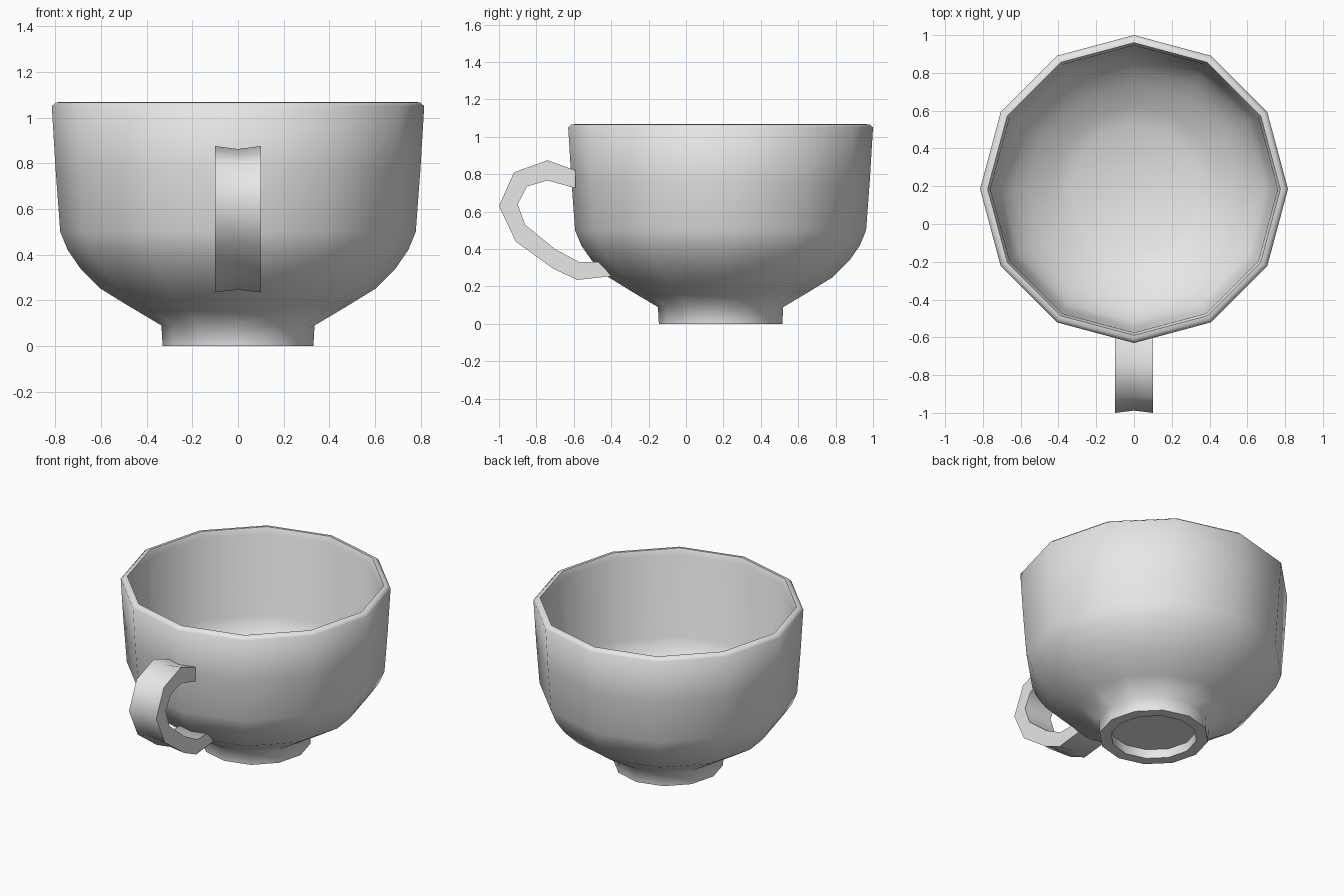
import bpy
import bmesh
from math import cos, sin, pi, radians

SIDES = 12
CUP_Y = 0.185

cube = bpy.data.objects.get("Cube")
if cube:
    bpy.data.objects.remove(cube, do_unlink=True)

# Single glaze colour
glaze = bpy.data.materials.new("pale_grey_glaze")
glaze.use_nodes = True
glaze.diffuse_color = (0.8, 0.8, 0.8, 1)
glaze.node_tree.nodes["Principled BSDF"].inputs["Base Color"].default_value = (0.8, 0.8, 0.8, 1)


def skin(name, rings, sharp_angle):
    """Bridge closed rings of points, cap both ends and shade."""
    bm = bmesh.new()
    loops = [[bm.verts.new(p) for p in ring] for ring in rings]
    n = len(loops[0])
    for a, b in zip(loops, loops[1:]):
        for i in range(n):
            j = (i + 1) % n
            bm.faces.new((a[i], a[j], b[j], b[i]))
    bm.faces.new(loops[0])
    bm.faces.new(loops[-1])
    bmesh.ops.recalc_face_normals(bm, faces=bm.faces)
    mesh = bpy.data.meshes.new(name)
    bm.to_mesh(mesh)
    bm.free()
    mesh.materials.append(glaze)
    obj = bpy.data.objects.new(name, mesh)
    bpy.context.collection.objects.link(obj)
    bpy.ops.object.select_all(action="DESELECT")
    obj.select_set(True)
    bpy.context.view_layer.objects.active = obj
    bpy.ops.object.shade_smooth_by_angle(angle=radians(sharp_angle))
    return obj


def ring(radius, z):
    steps = [2 * pi * i / SIDES for i in range(SIDES)]
    return [(radius * cos(a), CUP_Y + radius * sin(a), z) for a in steps]


# Bowl: from the recessed underside, over the foot and rim, to the inner floor
profile = [
    (0.26, 0.06), (0.26, 0), (0.33, 0), (0.335, 0.09),
    (0.47, 0.17), (0.6, 0.25), (0.69, 0.34), (0.745, 0.42), (0.778, 0.5),
    (0.798, 0.77), (0.815, 1.05), (0.797, 1.066), (0.775, 1.068),
    (0.76, 1.03), (0.74, 0.5), (0.7, 0.41), (0.64, 0.34), (0.56, 0.27),
    (0.44, 0.2), (0.34, 0.15),
]
skin("cup_bowl", [ring(r, z) for r, z in profile], 62)

# Handle: matching outer and inner outlines in the y-z plane
outer = [(-0.59, 0.82), (-0.74, 0.875), (-0.92, 0.81), (-1, 0.63),
         (-0.91, 0.44), (-0.71, 0.295), (-0.58, 0.235), (-0.4, 0.255)]
inner = [(-0.59, 0.725), (-0.74, 0.767), (-0.85, 0.735), (-0.9, 0.64),
         (-0.86, 0.53), (-0.7, 0.4), (-0.57, 0.33), (-0.46, 0.33)]
HALF = 0.1
DIP = 0.12  # shallow groove along the outer face
sections = []
for (oy, oz), (iy, iz) in zip(outer, inner):
    my, mz = oy + (iy - oy) * DIP, oz + (iz - oz) * DIP
    sections.append([(-HALF, oy, oz), (0, my, mz), (HALF, oy, oz),
                     (HALF, iy, iz), (-HALF, iy, iz)])
skin("cup_handle", sections, 62)
